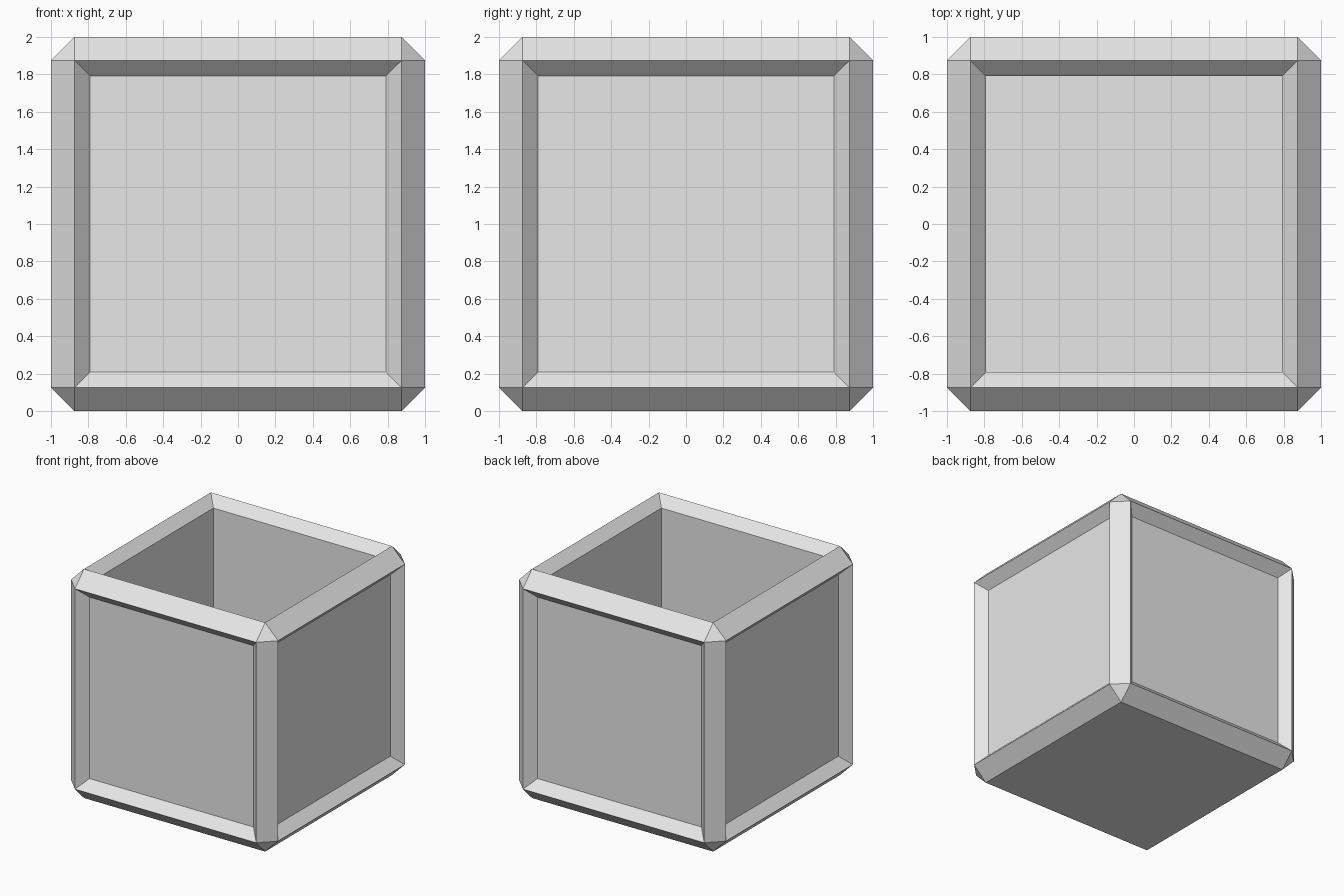
import bpy
import bmesh
from mathutils import Matrix, Vector

default = bpy.data.objects.get("Cube")
if default:
    bpy.data.objects.remove(default, do_unlink=True)

CHAMFER = 0.125    # outer edge bevel
RECESS = 0.083     # 45 degree slope into each panel
FLOOR_Z = 0.125    # inner floor height

# Material
colour = (0.8, 0.8, 0.8, 1.0)
grey = bpy.data.materials.new("plain_grey")
grey.use_nodes = True
grey.diffuse_color = colour
grey.node_tree.nodes["Principled BSDF"].inputs["Base Color"].default_value = colour

# Chamfered block
bm = bmesh.new()
bmesh.ops.create_cube(bm, size=2, matrix=Matrix.Translation((0, 0, 1)))
bmesh.ops.bevel(bm, geom=bm.edges[:], offset=CHAMFER, offset_type='OFFSET',
                segments=1, profile=0.5, affect='EDGES')
bm.normal_update()

# Recessed panels on the sides and the rim; the underside stays flat
panels = [f for f in bm.faces
          if max(abs(c) for c in f.normal) > 0.99 and f.normal.z > -0.5]
bmesh.ops.inset_individual(bm, faces=panels, thickness=RECESS, depth=-RECESS,
                           use_even_offset=True)
bm.normal_update()

# Hollow interior, sunk from the top panel
top = max((f for f in bm.faces if f.normal.z > 0.99),
          key=lambda f: f.calc_area())
floor = bmesh.ops.extrude_discrete_faces(bm, faces=[top])["faces"][0]
drop = FLOOR_Z - floor.calc_center_median().z
bmesh.ops.translate(bm, verts=floor.verts[:], vec=Vector((0, 0, drop)))
bmesh.ops.recalc_face_normals(bm, faces=bm.faces[:])

mesh = bpy.data.meshes.new("open_crate")
bm.to_mesh(mesh)
bm.free()
mesh.materials.append(grey)
crate = bpy.data.objects.new("open_crate", mesh)
bpy.context.collection.objects.link(crate)
